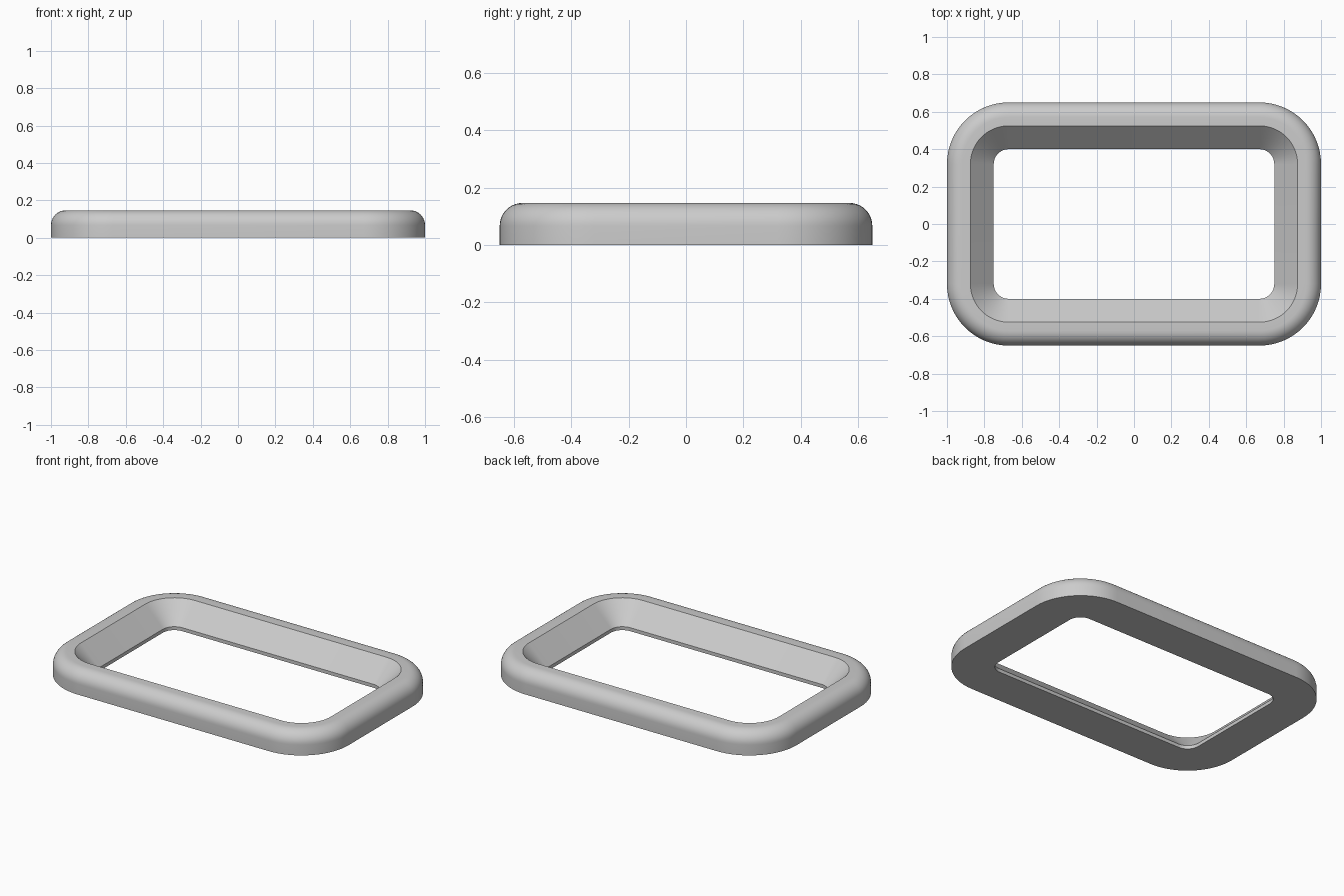
import bpy
import bmesh
import math

if "Cube" in bpy.data.objects:
    bpy.data.objects.remove(bpy.data.objects["Cube"], do_unlink=True)

HALF_X, HALF_Y, HEIGHT = 1.0, 0.65, 0.147
CORNER, FILLET = 0.33, 0.08
CORNER_STEPS, FILLET_STEPS = 16, 10

# Single grey finish
grey = bpy.data.materials.new("plain grey")
grey.use_nodes = True
colour = (0.6, 0.6, 0.6, 1)
grey.diffuse_color = colour
grey.node_tree.nodes["Principled BSDF"].inputs["Base Color"].default_value = colour


def rounded_loop(bm, inset, z):
    """Rounded rectangle of vertices, inset from the outer edge."""
    radius = CORNER - inset
    cx, cy = HALF_X - CORNER, HALF_Y - CORNER
    verts = []
    for quarter, (sx, sy) in enumerate([(1, 1), (-1, 1), (-1, -1), (1, -1)]):
        for i in range(CORNER_STEPS + 1):
            a = (quarter + i / CORNER_STEPS) * math.pi / 2
            verts.append(bm.verts.new((sx * cx + radius * math.cos(a),
                                       sy * cy + radius * math.sin(a), z)))
    return verts


# Cross-section as (inset, height): outer wall, rounded shoulder, sloped inside, thin lip
section = [(0, 0)]
for i in range(FILLET_STEPS + 1):
    a = i / FILLET_STEPS * math.pi / 2
    section.append((FILLET * (1 - math.cos(a)), HEIGHT - FILLET * (1 - math.sin(a))))
section += [(0.125, HEIGHT), (0.25, 0.022), (0.25, 0)]

# Sweep the section around the frame and close it underneath
bm = bmesh.new()
loops = [rounded_loop(bm, inset, z) for inset, z in section]
for low, high in zip(loops, loops[1:] + loops[:1]):
    n = len(low)
    for i in range(n):
        j = (i + 1) % n
        bm.faces.new((low[i], low[j], high[j], high[i]))
bmesh.ops.recalc_face_normals(bm, faces=bm.faces)

mesh = bpy.data.meshes.new("bezel_frame")
bm.to_mesh(mesh)
bm.free()
mesh.materials.append(grey)
frame = bpy.data.objects.new("bezel_frame", mesh)
bpy.context.collection.objects.link(frame)

# Smooth curves with crisp rims
bpy.ops.object.select_all(action="DESELECT")
frame.select_set(True)
bpy.context.view_layer.objects.active = frame
bpy.ops.object.shade_smooth_by_angle(angle=math.radians(30))
